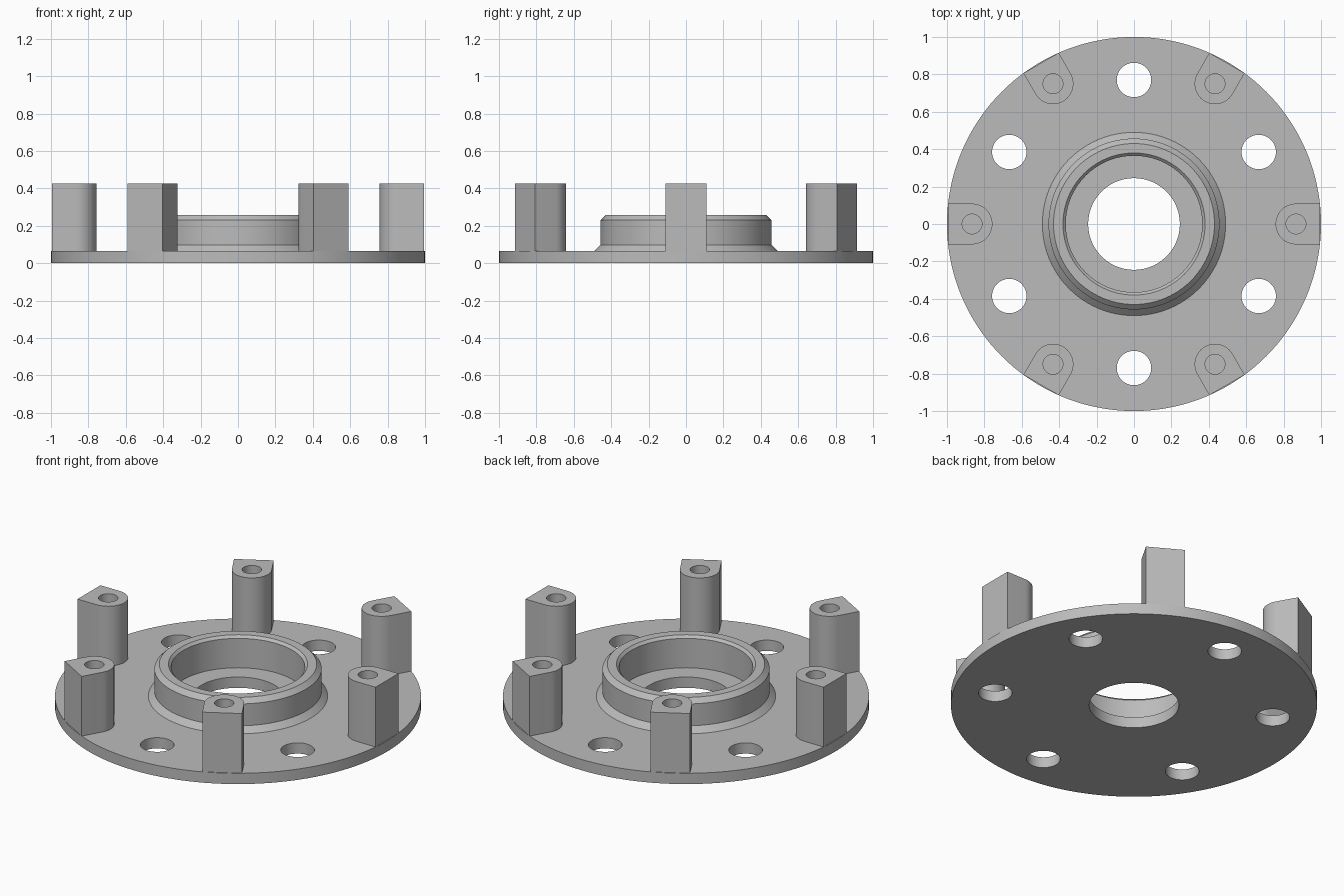
import bpy, bmesh
from math import cos, sin, pi, radians

cube = bpy.data.objects.get("Cube")
if cube:
    bpy.data.objects.remove(cube, do_unlink=True)

PLATE_TOP = 0.065
POST_TOP = 0.425
COUNT = 6

grey = bpy.data.materials.new("machined grey")
grey.use_nodes = True
grey.diffuse_color = (0.5, 0.5, 0.5, 1)
grey.node_tree.nodes["Principled BSDF"].inputs["Base Color"].default_value = (0.5, 0.5, 0.5, 1)


def arc(radius, cx=0, cy=0, start=0, sweep=2 * pi, steps=48, closed=True):
    n = steps if closed else steps + 1
    return [(cx + radius * cos(start + sweep * i / steps),
             cy + radius * sin(start + sweep * i / steps)) for i in range(n)]


def finish(name, bm):
    """Weld, orient and shade a mesh, then add it to the scene."""
    bmesh.ops.remove_doubles(bm, verts=bm.verts, dist=1e-5)
    bmesh.ops.recalc_face_normals(bm, faces=bm.faces)
    mesh = bpy.data.meshes.new(name)
    bm.to_mesh(mesh)
    bm.free()
    mesh.materials.append(grey)
    obj = bpy.data.objects.new(name, mesh)
    bpy.context.collection.objects.link(obj)
    bpy.ops.object.select_all(action='DESELECT')
    obj.select_set(True)
    bpy.context.view_layer.objects.active = obj
    bpy.ops.object.shade_smooth_by_angle(angle=radians(25))
    return obj


def extruded(name, outlines, bottom, top):
    """Solid from flat outlines; inner outlines become holes."""
    curve = bpy.data.curves.new(name + " profile", 'CURVE')
    curve.dimensions = '2D'
    curve.fill_mode = 'BOTH'
    curve.extrude = (top - bottom) / 2
    for points in outlines:
        spline = curve.splines.new('POLY')
        spline.points.add(len(points) - 1)
        for p, (x, y) in zip(spline.points, points):
            p.co = (x, y, 0, 1)
        spline.use_cyclic_u = True
    temp = bpy.data.objects.new(name + " profile", curve)
    mesh = bpy.data.meshes.new_from_object(temp)
    bm = bmesh.new()
    bm.from_mesh(mesh)
    bmesh.ops.translate(bm, verts=bm.verts, vec=(0, 0, (top + bottom) / 2))
    bpy.data.objects.remove(temp)
    bpy.data.curves.remove(curve)
    bpy.data.meshes.remove(mesh)
    return finish(name, bm)


# Round base plate with centre bore and bolt holes
outlines = [arc(1.0, steps=144), arc(0.245, steps=96)]
for i in range(COUNT):
    a = pi / 6 + i * 2 * pi / COUNT
    outlines.append(arc(0.092, 0.77 * cos(a), 0.77 * sin(a)))
extruded("base_plate", outlines, 0, PLATE_TOP)

# Raised bearing hub, turned from its section
section = [(0.49, PLATE_TOP), (0.457, 0.098), (0.457, 0.23), (0.43, 0.257),
           (0.38, 0.257), (0.365, 0.242), (0.365, PLATE_TOP)]
bm = bmesh.new()
verts = [bm.verts.new((r, 0, z)) for r, z in section]
edges = [bm.edges.new(pair) for pair in zip(verts, verts[1:])]
bmesh.ops.spin(bm, geom=verts + edges, cent=(0, 0, 0), axis=(0, 0, 1),
               angle=2 * pi, steps=96)
finish("bearing_hub", bm)

# Round-nosed posts with screw holes, flat side on the rim
outline = [(0.994, 0.109)] + arc(0.109, 0.866, 0, pi / 2, pi, 24, False) + [(0.994, -0.109)]
post = extruded("post_1", [outline, arc(0.053, 0.866)], PLATE_TOP, POST_TOP)
for i in range(1, COUNT):
    copy = bpy.data.objects.new(f"post_{i + 1}", post.data)
    copy.rotation_euler.z = i * 2 * pi / COUNT
    bpy.context.collection.objects.link(copy)
